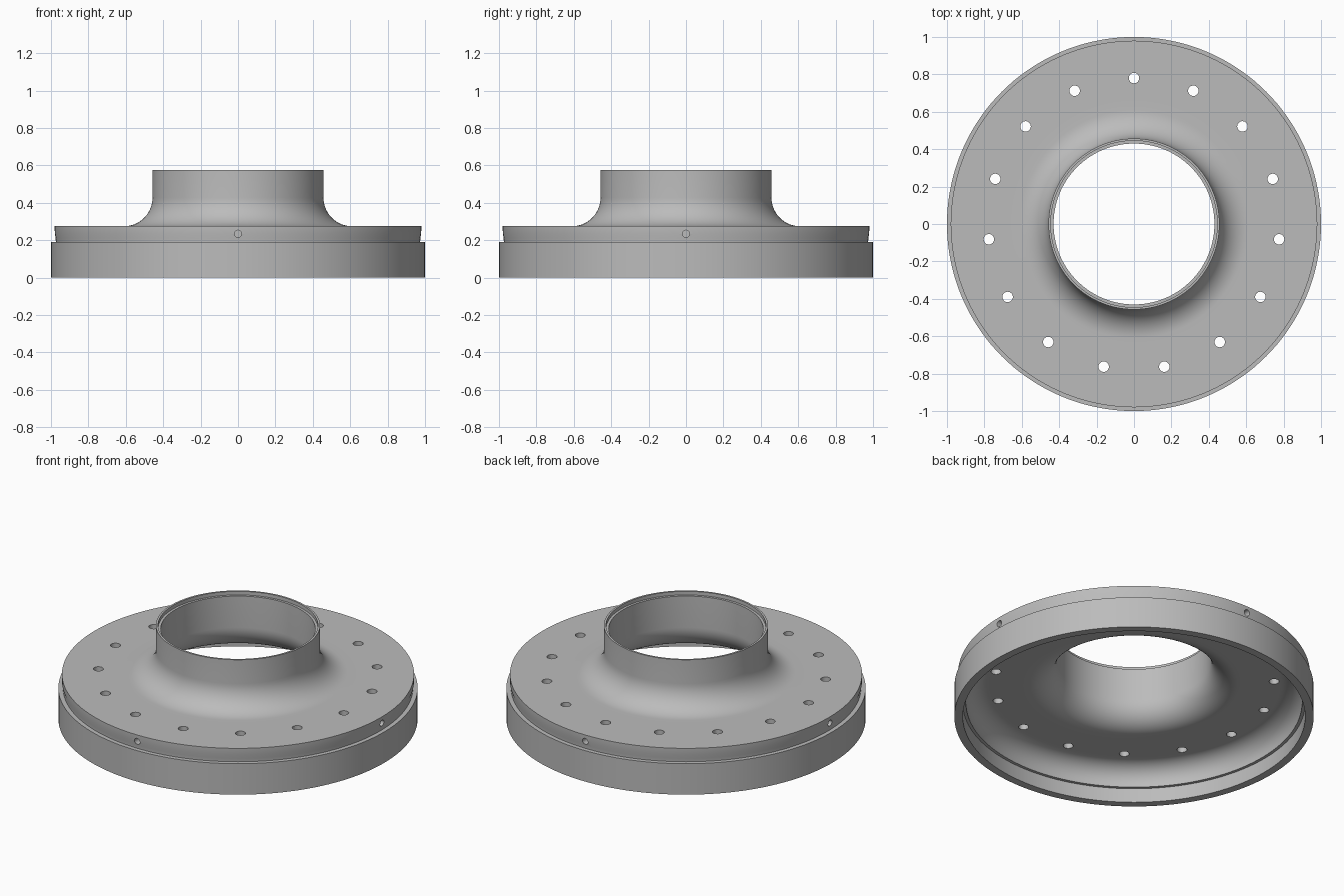
import bpy, bmesh, math
from mathutils import Matrix, Vector

cube = bpy.data.objects.get("Cube")
if cube:
    bpy.data.objects.remove(cube, do_unlink=True)

SEGMENTS = 144
TOP, UNDERSIDE = 0.275, 0.21

# Plain metal colour
metal = bpy.data.materials.new("grey_metal")
metal.use_nodes = True
colour = (0.5, 0.5, 0.5, 1)
metal.diffuse_color = colour
metal.node_tree.nodes["Principled BSDF"].inputs["Base Color"].default_value = colour


def arc(r, z, radius, start, end, steps=14):
    """Points of a rounded corner in the radius/height plane, angles in degrees."""
    points = []
    for i in range(steps + 1):
        a = math.radians(start + (end - start) * i / steps)
        points.append((r + radius * math.cos(a), z + radius * math.sin(a)))
    return points


def make_object(name, bm):
    mesh = bpy.data.meshes.new(name)
    bm.to_mesh(mesh)
    bm.free()
    mesh.materials.append(metal)
    obj = bpy.data.objects.new(name, mesh)
    bpy.context.collection.objects.link(obj)
    return obj


def revolve(name, profile):
    bm = bmesh.new()
    verts = [bm.verts.new((r, 0, z)) for r, z in profile]
    edges = [bm.edges.new((v, verts[i - 1])) for i, v in enumerate(verts)]
    bmesh.ops.spin(bm, geom=verts + edges, cent=(0, 0, 0), axis=(0, 0, 1),
                   angle=math.tau, steps=SEGMENTS, use_merge=True)
    bmesh.ops.remove_doubles(bm, verts=bm.verts, dist=1e-5)
    bmesh.ops.recalc_face_normals(bm, faces=bm.faces)
    return make_object(name, bm)


# Flange section: stepped rim, flat plate, flared neck, hollow underside
profile = [(0.953, 0), (1, 0), (1, 0.19), (0.974, 0.19), (0.975, 0.21), (0.98, 0.235),
           (0.98, TOP), (0.66, TOP)]
profile += arc(0.61, TOP + 0.153, 0.153, 270, 180)
profile += [(0.457, 0.575), (0.445, 0.575), (0.445, 0.553), (0.43, 0.553)]
profile += arc(0.58, UNDERSIDE + 0.15, 0.15, 180, 270)
profile += [(0.64, UNDERSIDE), (0.80, UNDERSIDE)]
profile += arc(0.82, UNDERSIDE - 0.115, 0.115, 90, 0)
profile += [(0.935, 0.087), (0.953, 0.087)]
flange = revolve("flange", profile)

# Bolt holes through the plate and blind holes in the rim
bm = bmesh.new()


def drill(radius, depth, matrix):
    bmesh.ops.create_cone(bm, cap_ends=True, segments=24, radius1=radius,
                          radius2=radius, depth=depth, matrix=matrix)


for i in range(15):
    a = math.radians(90 + 24 * i)
    place = Vector((0.78 * math.cos(a), 0.78 * math.sin(a), 0.24))
    drill(0.028, 0.2, Matrix.Translation(place))
for i in range(4):
    turn = Matrix.Rotation(i * math.pi / 2, 4, "Z")
    drill(0.019, 0.12, turn @ Matrix.Translation((0.98, 0, 0.235))
          @ Matrix.Rotation(math.pi / 2, 4, "Y"))
cutter = make_object("hole_cutter", bm)
cutter.hide_render = True

cut = flange.modifiers.new("holes", "BOOLEAN")
cut.operation = "DIFFERENCE"
cut.solver = "EXACT"
cut.object = cutter

# Bake the holes, then shade smoothly with crisp edges
for obj in bpy.context.selected_objects:
    obj.select_set(False)
flange.select_set(True)
bpy.context.view_layer.objects.active = flange
bpy.ops.object.modifier_apply(modifier=cut.name)
bpy.data.objects.remove(cutter, do_unlink=True)
bpy.ops.object.shade_smooth_by_angle(angle=math.radians(25))
